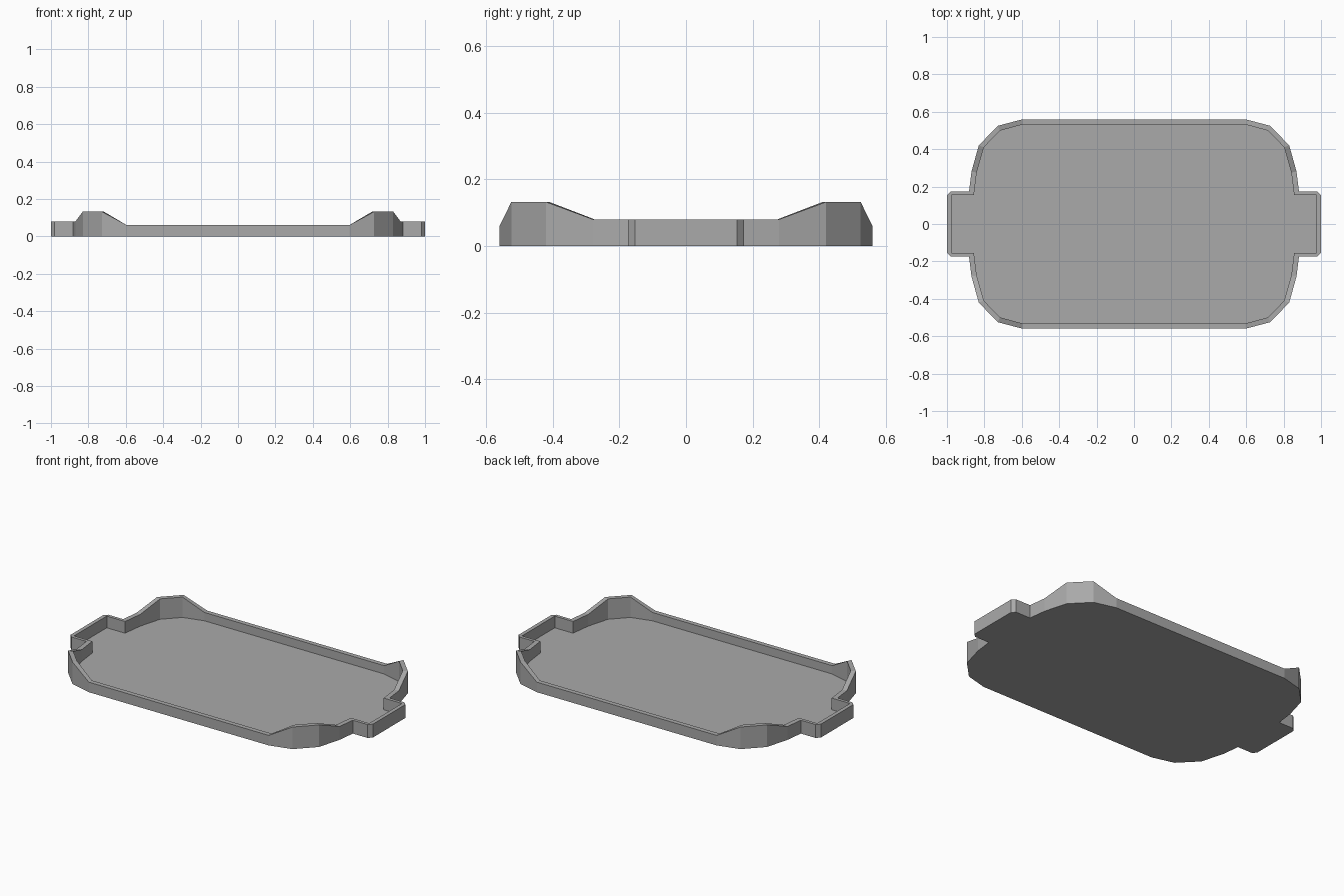
import bpy
import bmesh

cube = bpy.data.objects.get("Cube")
if cube:
    bpy.data.objects.remove(cube, do_unlink=True)

FLOOR = 0.01

# One quarter of the rim: outer x, y, inner x, y, rim height
QUARTER = [
    (0.595, 0.560, 0.595, 0.532, 0.06),
    (0.728, 0.525, 0.717, 0.499, 0.132),
    (0.830, 0.420, 0.803, 0.410, 0.132),
    (0.869, 0.280, 0.841, 0.275, 0.08),
    (0.882, 0.174, 0.856, 0.155, 0.08),
    (0.980, 0.174, 0.977, 0.155, 0.08),
    (1.000, 0.153, 0.977, 0.151, 0.08),
]


def full_loop():
    """Mirror the quarter into a closed rim."""
    loop = []
    for sx, sy in ((1, 1), (1, -1), (-1, -1), (-1, 1)):
        part = [(sx * a, sy * b, sx * c, sy * d, h) for a, b, c, d, h in QUARTER]
        loop += part if sx == sy else part[::-1]
    return loop


def grey_material():
    mat = bpy.data.materials.new("mid grey")
    colour = (0.4, 0.4, 0.4, 1)
    mat.use_nodes = True
    mat.diffuse_color = colour
    mat.node_tree.nodes["Principled BSDF"].inputs["Base Color"].default_value = colour
    return mat


bm = bmesh.new()
rim = full_loop()
outer_low = [bm.verts.new((a, b, 0)) for a, b, c, d, h in rim]
outer_top = [bm.verts.new((a, b, h)) for a, b, c, d, h in rim]
inner_top = [bm.verts.new((c, d, h)) for a, b, c, d, h in rim]
inner_low = [bm.verts.new((c, d, FLOOR)) for a, b, c, d, h in rim]

# Outer wall, rim and inner wall
rings = [outer_low, outer_top, inner_top, inner_low]
for lower, upper in zip(rings, rings[1:]):
    for i in range(len(rim)):
        j = (i + 1) % len(rim)
        bm.faces.new((lower[i], lower[j], upper[j], upper[i]))

# Underside and tray floor
bm.faces.new(outer_low)
bm.faces.new(inner_low)
bmesh.ops.recalc_face_normals(bm, faces=bm.faces)

mesh = bpy.data.meshes.new("tray")
bm.to_mesh(mesh)
bm.free()
mesh.materials.append(grey_material())
tray = bpy.data.objects.new("tray", mesh)
bpy.context.collection.objects.link(tray)
